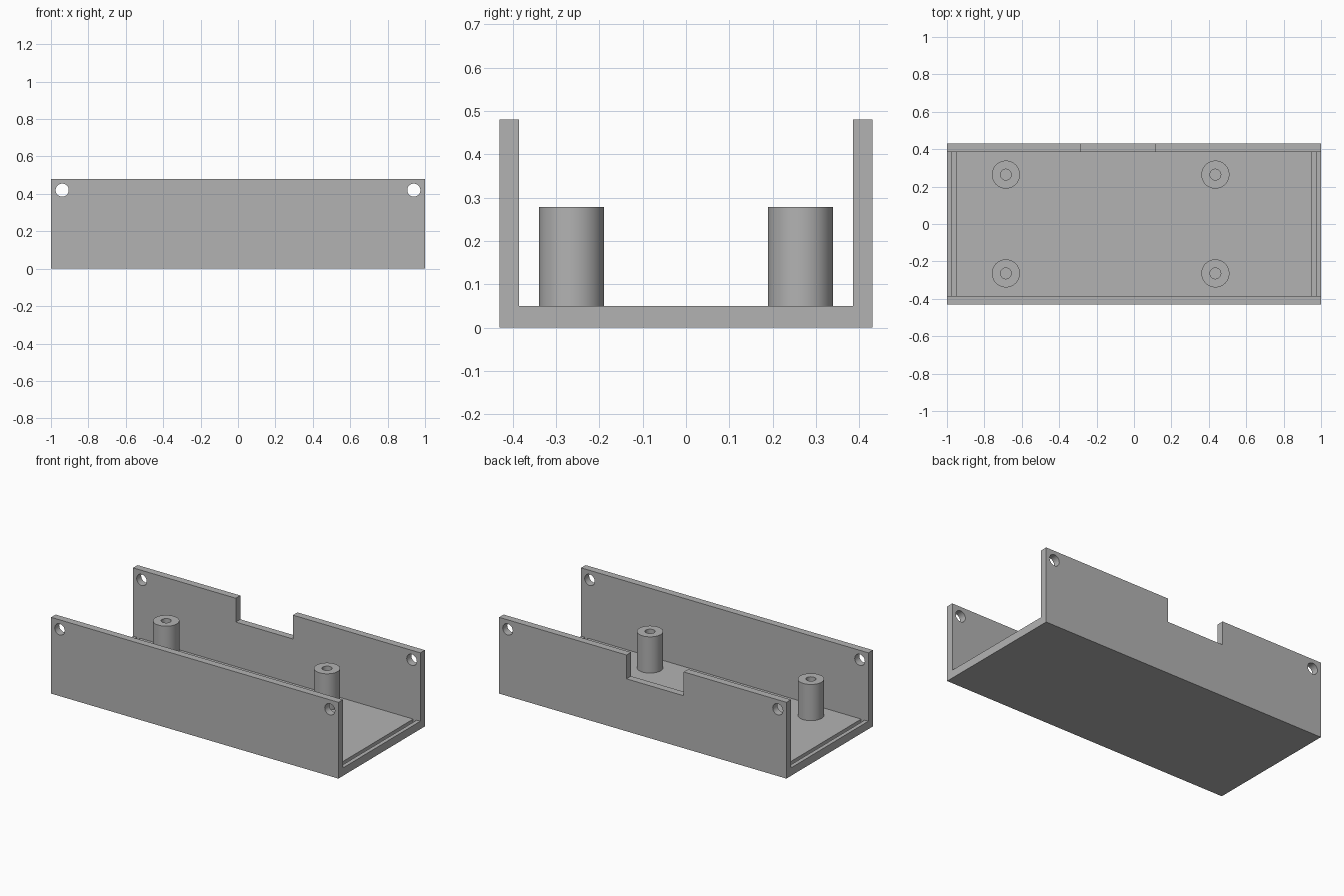
import bpy, bmesh, math
from mathutils import Matrix, Vector

cube = bpy.data.objects.get("Cube")
if cube:
    bpy.data.objects.remove(cube, do_unlink=True)

# Main dimensions
HALF_X, HALF_Y, HEIGHT = 1.0, 0.43, 0.48
INNER_Y, FLOOR = 0.385, 0.05
POST_TOP, POST_R, BORE_R = 0.278, 0.075, 0.029

grey = bpy.data.materials.new("plain_grey")
grey.use_nodes = True
grey.diffuse_color = (0.45, 0.45, 0.45, 1)
grey.node_tree.nodes["Principled BSDF"].inputs["Base Color"].default_value = (0.45, 0.45, 0.45, 1)


def make_object(name, bm):
    bmesh.ops.recalc_face_normals(bm, faces=bm.faces[:])
    mesh = bpy.data.meshes.new(name)
    bm.to_mesh(mesh)
    bm.free()
    mesh.materials.append(grey)
    obj = bpy.data.objects.new(name, mesh)
    bpy.context.collection.objects.link(obj)
    return obj


def add_box(bm, low, high):
    low, high = Vector(low), Vector(high)
    matrix = Matrix.Translation((low + high) / 2) @ Matrix.Diagonal((*(high - low), 1))
    bmesh.ops.create_cube(bm, size=1, matrix=matrix)


def smooth(obj):
    bpy.ops.object.select_all(action='DESELECT')
    obj.select_set(True)
    bpy.context.view_layer.objects.active = obj
    bpy.ops.object.shade_smooth_by_angle(angle=math.radians(30))


# Tray: U-shaped section extruded along its length
section = [(-HALF_Y, 0), (HALF_Y, 0), (HALF_Y, HEIGHT), (INNER_Y, HEIGHT),
           (INNER_Y, FLOOR), (-INNER_Y, FLOOR), (-INNER_Y, HEIGHT), (-HALF_Y, HEIGHT)]
bm = bmesh.new()
face = bm.faces.new([bm.verts.new((-HALF_X, y, z)) for y, z in section])
extruded = bmesh.ops.extrude_face_region(bm, geom=[face], use_keep_orig=True)
bmesh.ops.translate(bm, vec=(2 * HALF_X, 0, 0),
                    verts=[v for v in extruded["geom"] if isinstance(v, bmesh.types.BMVert)])
tray = make_object("tray", bm)

# Cutters: back wall notch, end panel grooves, screw holes
bm = bmesh.new()
add_box(bm, (-0.285, 0.3, 0.33), (0.113, 0.5, 0.6))
for side in (-1, 1):
    x1, x2 = sorted((side * 0.95, side * 0.975))
    add_box(bm, (x1, -INNER_Y, 0.025), (x2, INNER_Y, 0.07))
    for wall in (-1, 1):
        turn = Matrix.Translation((side * 0.94, wall * 0.41, 0.42)) @ Matrix.Rotation(math.pi / 2, 4, 'X')
        bmesh.ops.create_cone(bm, cap_ends=True, segments=40, radius1=0.035,
                              radius2=0.035, depth=0.2, matrix=turn)
cutter = make_object("cutter", bm)
cutter.hide_render = True
cut = tray.modifiers.new("cut", 'BOOLEAN')
cut.operation, cut.solver, cut.object = 'DIFFERENCE', 'EXACT', cutter
bpy.context.view_layer.objects.active = tray
bpy.ops.object.modifier_apply(modifier="cut")
bpy.data.objects.remove(cutter, do_unlink=True)
smooth(tray)

# Hollow standoff posts, lathed
profile = [(BORE_R, FLOOR), (BORE_R, POST_TOP), (POST_R, POST_TOP), (POST_R, FLOOR)]
for x, end in ((-0.685, "right"), (0.435, "left")):
    for y, row in ((-0.264, "front"), (0.264, "back")):
        bm = bmesh.new()
        ring = [bm.verts.new((r, 0, z)) for r, z in profile]
        edges = [bm.edges.new(pair) for pair in zip(ring, ring[1:] + ring[:1])]
        bmesh.ops.spin(bm, geom=ring + edges, axis=(0, 0, 1), cent=(0, 0, 0),
                       angle=2 * math.pi, steps=48, use_merge=True)
        bmesh.ops.remove_doubles(bm, verts=bm.verts[:], dist=0.0001)
        post = make_object(f"post_{row}_{end}", bm)
        post.location = (x, y, 0)
        smooth(post)
